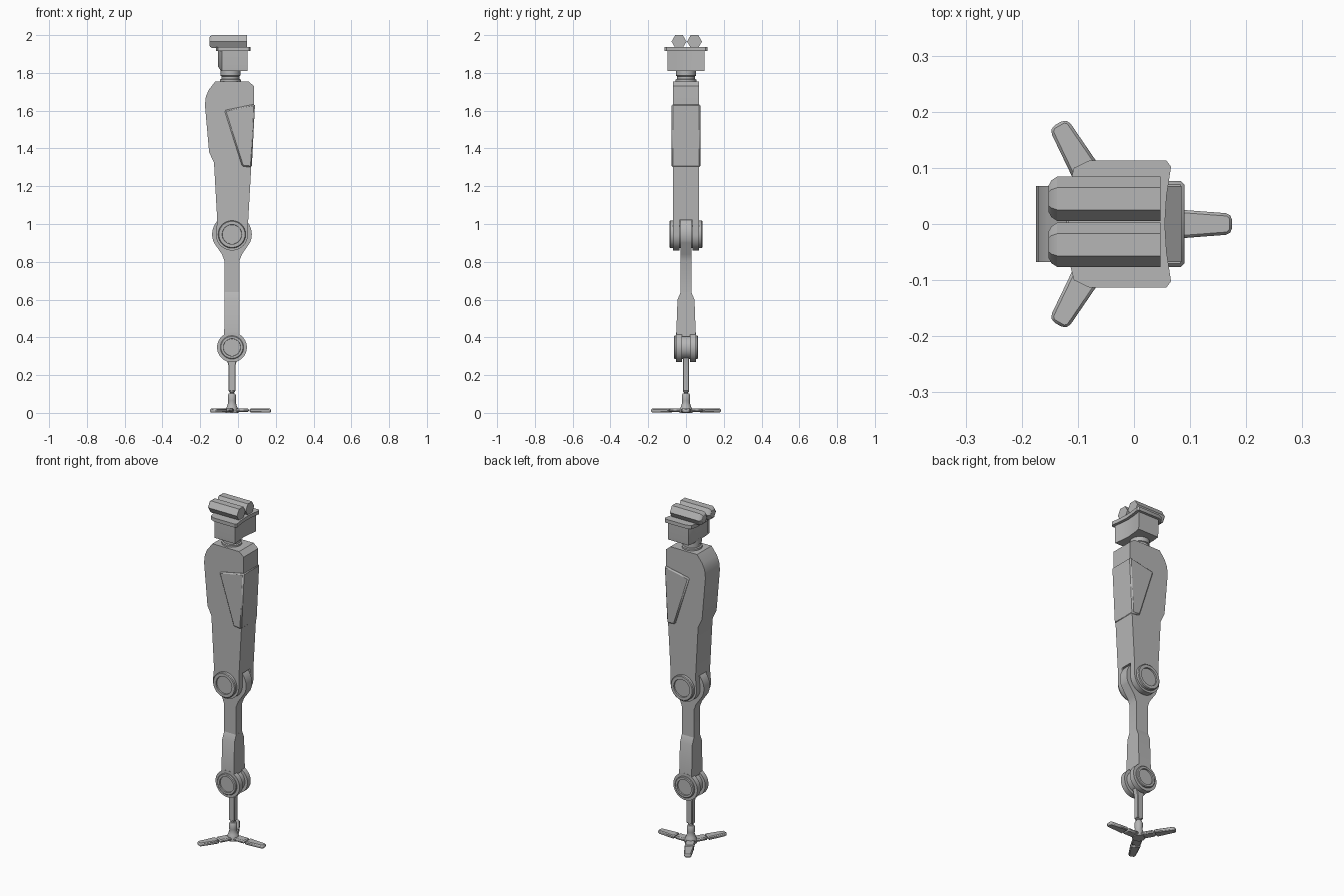
import bpy, bmesh, math
from mathutils import Matrix, Vector

if "Cube" in bpy.data.objects:
    bpy.data.objects.remove(bpy.data.objects["Cube"])

grey = bpy.data.materials.new("plain_grey")
grey.diffuse_color = (0.47, 0.47, 0.47, 1)
grey.use_nodes = True
grey.node_tree.nodes["Principled BSDF"].inputs["Base Color"].default_value = grey.diffuse_color
CX = -0.032            # centre line of the lower leg
KNEE, ANKLE = 0.945, 0.347


def finish(name, bm, bevel=0.0, matrix=None):
    if matrix:
        bm.transform(matrix)
    bmesh.ops.remove_doubles(bm, verts=bm.verts, dist=1e-5)
    bmesh.ops.recalc_face_normals(bm, faces=bm.faces)
    me = bpy.data.meshes.new(name)
    bm.to_mesh(me)
    bm.free()
    me.materials.append(grey)
    ob = bpy.data.objects.new(name, me)
    bpy.context.collection.objects.link(ob)
    if bevel:
        m = ob.modifiers.new("bevel", "BEVEL")
        m.width, m.segments, m.limit_method = bevel, 1, "ANGLE"
    bpy.ops.object.select_all(action="DESELECT")
    ob.select_set(True)
    bpy.context.view_layer.objects.active = ob
    bpy.ops.object.shade_smooth_by_angle(angle=math.radians(28))
    return ob


def loft(name, rings, bevel=0.0, matrix=None):
    """Skin a stack of equal-length rings and cap both ends."""
    bm = bmesh.new()
    vs = [[bm.verts.new(p) for p in ring] for ring in rings]
    n = len(rings[0])
    for a, b in zip(vs, vs[1:]):
        for i in range(n):
            j = (i + 1) % n
            bm.faces.new((a[i], a[j], b[j], b[i]))
    bm.faces.new(vs[0])
    bm.faces.new(vs[-1])
    return finish(name, bm, bevel, matrix)


def side_plate(name, pts, y0, y1, bevel=0.0):
    return loft(name, [[(x, y, z) for x, z in pts] for y in (y0, y1)], bevel)


def flat_plate(name, pts, z0, z1, bevel=0.0, matrix=None):
    return loft(name, [[(x, y, z) for x, y in pts] for z in (z0, z1)], bevel, matrix)


def turned(name, profile, matrix, sides=32):
    """Turn a (radius, height) profile around local z."""
    angles = [2 * math.pi * i / sides for i in range(sides)]
    return loft(name, [[(r * math.cos(a), r * math.sin(a), h) for a in angles]
                       for r, h in profile], 0, matrix)


def arc(cx, cz, r, a0, a1, n=24):
    return [(cx + r * math.cos(math.radians(a0 + (a1 - a0) * i / n)),
             cz + r * math.sin(math.radians(a0 + (a1 - a0) * i / n))) for i in range(n + 1)]


# Thigh shell above the knee fork
side_plate("thigh", [(-0.11, 1.02), (-0.127, 1.325), (-0.153, 1.38), (-0.175, 1.63),
                     (-0.17, 1.675), (-0.155, 1.71), (-0.12, 1.755), (0.055, 1.755),
                     (0.085, 1.73), (0.085, 1.62), (0.07, 1.30), (0.054, 1.02)], -0.068, 0.068)

# Wedge pad wrapped around the rear of the thigh
side_plate("thigh_pad", [(-0.072, 1.602), (0.09, 1.635), (0.073, 1.30), (0.022, 1.305)],
           -0.077, 0.077, 0.007)

# Knee fork and ankle fork prongs
for s, side in ((-1, "front"), (1, "back")):
    side_plate("knee_prong_" + side,
               [(0.054, 1.02)] + arc(CX, KNEE, 0.085, 0, -180) + [(-0.11, 1.02)],
               s * 0.034, s * 0.068)
    side_plate("ankle_prong_" + side, arc(CX, ANKLE, 0.079, 0, 352, 40), s * 0.022, s * 0.052)


# Joint pins with recessed faces
def joint(name, z, ring, hole, reach):
    half = [(hole * 0.98, reach - 0.008), (hole, reach), (ring - 0.004, reach), (ring, reach - 0.004)]
    prof = [(r, -h) for r, h in half] + [(r, h) for r, h in reversed(half)]
    turned(name, prof, Matrix.Translation((CX, 0, z)) @ Matrix.Rotation(math.pi / 2, 4, "X"), 40)


joint("knee_pin", KNEE, 0.073, 0.052, 0.087)
joint("ankle_pin", ANKLE, 0.062, 0.046, 0.063)

# Shin: round knee tongue flaring into a bar, then a thicker lower block
side_plate("shin_upper", arc(CX, KNEE, 0.105, -25, 205, 36) +
           [(-0.085, 0.84), (-0.072, 0.805), (-0.072, 0.62), (0.007, 0.62), (0.007, 0.805),
            (0.021, 0.84)], -0.028, 0.028)
loft("shin_lower", [[(CX - w, -h, z), (CX + w, -h, z), (CX + w, h, z), (CX - w, h, z)]
                    for z, w, h in ((0.405, 0.041, 0.052), (0.60, 0.04, 0.045),
                                    (0.64, 0.0395, 0.028))])

# Foot link: tongue in the ankle fork and a slim rod
side_plate("ankle_tongue", arc(CX, ANKLE, 0.05, -50, 230) +
           [(CX - 0.019, 0.25), (CX - 0.019, 0.115), (CX + 0.019, 0.115), (CX + 0.019, 0.25)],
           -0.016, 0.016, 0.003)

# Foot ball joint and hub
turned("foot_hub", [(0.034, 0.0), (0.034, 0.018), (0.026, 0.035), (0.02, 0.055), (0.022, 0.065),
                    (0.022, 0.092), (0.017, 0.102), (0.011, 0.104), (0.011, 0.108),
                    (0.016, 0.111), (0.016, 0.12)], Matrix.Translation((CX, 0, 0)), 16)

# Three splayed toes, each with two segments
for i in range(3):
    m = Matrix.Translation((CX, 0, 0)) @ Matrix.Rotation(2 * math.pi * i / 3, 4, "Z")
    flat_plate(f"toe_base_{i}", [(0.015, -0.026), (0.09, -0.026), (0.09, 0.026), (0.015, 0.026)],
               0.004, 0.022, 0.006, m)
    flat_plate(f"toe_tip_{i}", [(0.094, -0.027), (0.2, -0.019), (0.207, -0.012),
                                (0.207, 0.012), (0.2, 0.019), (0.094, 0.027)],
               0.002, 0.022, 0.007, m)

# Hip neck
turned("hip_neck", [(0.055, 1.75), (0.055, 1.765), (0.047, 1.768), (0.047, 1.782), (0.052, 1.785),
                    (0.052, 1.815)], Matrix.Translation((-0.04, 0, 0)))

# Hip block with chamfered front corners and a dished rear face
half = [(-0.105, 0.055), (-0.085, 0.098), (0.049, 0.098)]
dish = [(0.042, 0.05), (0.038, 0.0), (0.042, -0.05)]
outline = half + dish + [(x, -y) for x, y in reversed(half)]
low = [(max(x, -0.09), y * 0.985) for x, y in outline]
loft("hip_block", [[(x, y, z) for x, y in o] for o, z in
                   ((low, 1.81), (outline, 1.832), (outline, 1.917))])

# Hip cap plate
half = [(-0.117, 0.06), (-0.107, 0.1), (-0.08, 0.113), (0.058, 0.113), (0.066, 0.102)]
dish = [(0.058, 0.05), (0.055, 0.0), (0.058, -0.05)]
flat_plate("hip_cap", half + dish + [(x, -y) for x, y in reversed(half)], 1.915, 1.936)

# Paired six-sided cylinders on top
for y, side in ((-0.037, "front"), (0.045, "back")):
    m = (Matrix.Translation((0, y, 1.966)) @ Matrix.Rotation(math.pi / 2, 4, "Y")
         @ Matrix.Rotation(math.pi / 2, 4, "Z"))
    turned("hip_cylinder_" + side, [(0.024, -0.152), (0.033, -0.147), (0.0395, -0.137),
                                    (0.0395, 0.047)], m, 6)
